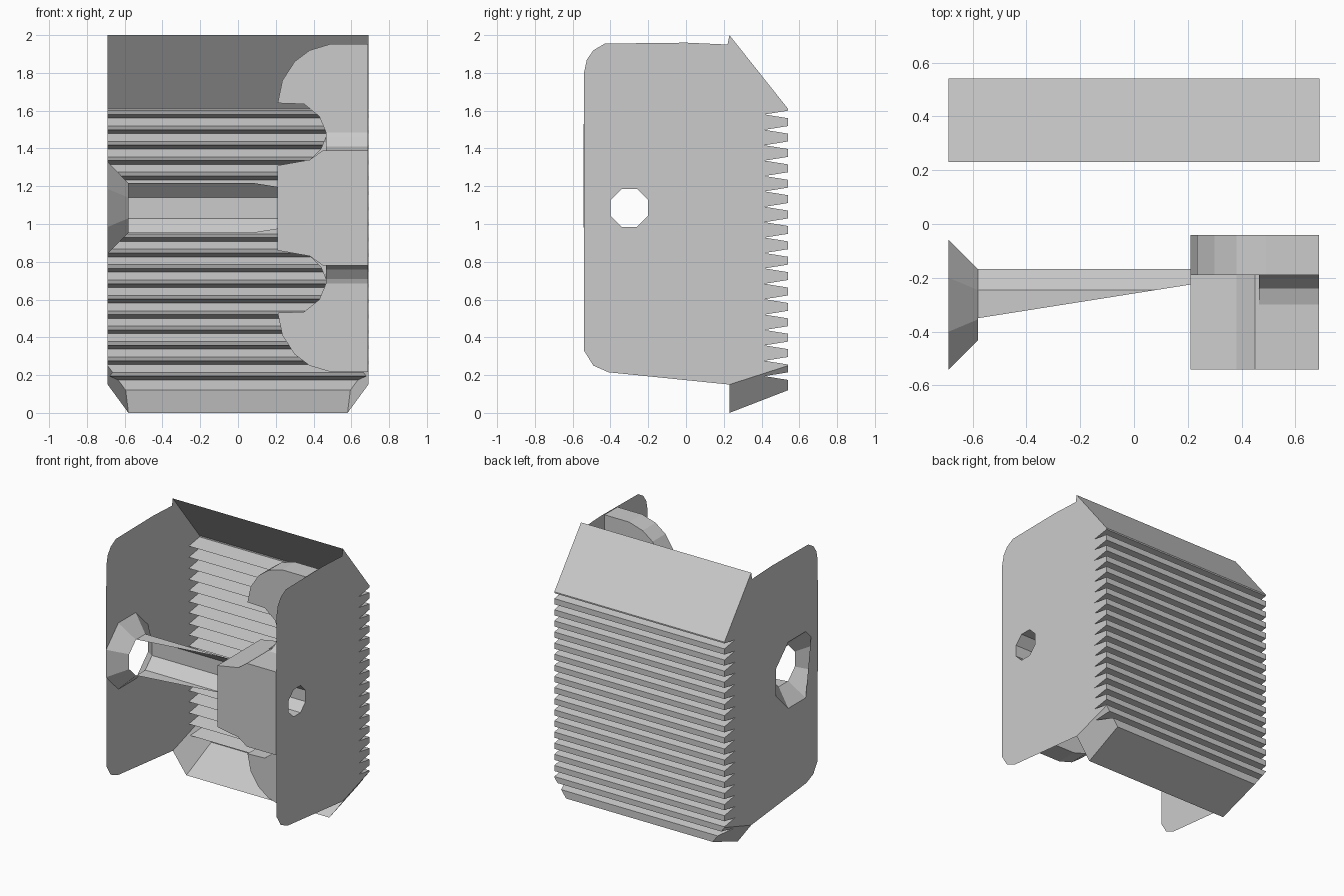
import bpy, bmesh, math
from mathutils import Vector

cube = bpy.data.objects.get("Cube")
if cube:
    bpy.data.objects.remove(cube)

GREY = (0.6, 0.6, 0.6, 1)
mat = bpy.data.materials.new("plain grey")
mat.use_nodes = True
mat.diffuse_color = GREY
mat.node_tree.nodes["Principled BSDF"].inputs["Base Color"].default_value = GREY

W = 0.69                # half width of the casing
CY, CZ = -0.30, 1.085   # axis of the bore


def finish(name, bm):
    bmesh.ops.recalc_face_normals(bm, faces=bm.faces)
    me = bpy.data.meshes.new(name)
    bm.to_mesh(me)
    bm.free()
    me.materials.append(mat)
    ob = bpy.data.objects.new(name, me)
    bpy.context.collection.objects.link(ob)
    return ob


def octagon(x, apothem):
    r = apothem / math.cos(math.pi / 8)
    angles = [(k + 0.5) * math.pi / 4 for k in range(8)]
    return [(x, CY + r * math.cos(a), CZ + r * math.sin(a)) for a in angles]


def loft(bm, *loops):
    """Join closed loops of equal length with quads."""
    rings = [[bm.verts.new(p) for p in loop] for loop in loops]
    for a, b in zip(rings, rings[1:]):
        for i in range(len(a)):
            j = (i + 1) % len(a)
            bm.faces.new((a[i], a[j], b[j], b[i]))
    return rings


def prism(name, loop_a, loop_b):
    bm = bmesh.new()
    for ring in loft(bm, loop_a, loop_b):
        bm.faces.new(ring)
    return finish(name, bm)


# Casing: end plates, sloped panels and finned back share one outline (y, z)
outline = [(-0.54, 0.33), (-0.54, 1.8), (-0.525, 1.87), (-0.49, 1.92), (-0.43, 1.955),
           (0, 1.96), (0.22, 1.95), (0.23, 2.0), (0.54, 1.61)]
FINS, PITCH = 18, 0.0815
for k in range(FINS):
    z = 1.58 - k * PITCH
    outline += [(0.54, z + 0.02), (0.415, z), (0.54, z - 0.02)]
outline += [(0.54, 0.12), (0.23, 0), (0.23, 0.15), (-0.41, 0.215), (-0.49, 0.25)]

bm = bmesh.new()
rings = loft(bm, [(-W, y, z) for y, z in outline], [(W, y, z) for y, z in outline])
for ring, bore in zip(rings, (0.243, 0.1)):
    x = ring[0].co.x
    hole = [bm.verts.new(p) for p in octagon(x, bore)]
    edges = []
    for loop in (ring, hole):
        for a, b in zip(loop, loop[1:] + loop[:1]):
            edges.append(bm.edges.get((a, b)) or bm.edges.new((a, b)))
    bmesh.ops.triangle_fill(bm, use_beauty=True, edges=edges, normal=(1, 0, 0))

# Bevelled lower corners of the casing
for s in (-1, 1):
    corner = Vector((s * W, 0.23, 0.15))
    along = Vector((0, 0.31, 0.10))
    down = Vector((-s * 0.11, 0, -0.15))
    normal = along.cross(down).normalized()
    if normal.z > 0:
        normal = -normal
    cut = bmesh.ops.bisect_plane(bm, geom=bm.verts[:] + bm.edges[:] + bm.faces[:], dist=1e-5,
                                 plane_co=corner, plane_no=normal, clear_outer=True)
    rim = [e for e in cut["geom_cut"] if isinstance(e, bmesh.types.BMEdge) and e.is_valid]
    bmesh.ops.triangle_fill(bm, use_beauty=True, edges=rim, normal=normal)

# Open the front, top and bottom
opening = [f for f in bm.faces if abs(f.normal.x) < 0.3 and all(v.co.y < 0.235 for v in f.verts)]
bmesh.ops.delete(bm, geom=opening, context="FACES")
finish("finned_casing", bm)

# Flared mouth of the bore
bm = bmesh.new()
loft(bm, octagon(-W, 0.243), octagon(-0.58, 0.132))
finish("flared_mouth", bm)

# Trough, sliced open along a slant
bm = bmesh.new()
loft(bm, octagon(-0.58, 0.132), octagon(0.21, 0.132))
bmesh.ops.bisect_plane(bm, geom=bm.verts[:] + bm.edges[:] + bm.faces[:], dist=1e-5,
                       plane_co=(-0.58, -0.35, CZ), plane_no=(0.125, -0.79, 0), clear_outer=True)
finish("trough", bm)


def mirrored(half):
    """Close a profile (x, z) with its reflection below the bore axis."""
    return half + [(x, 2 * CZ - z) for x, z in reversed(half)]


def upright(name, half, y0, y1):
    pts = mirrored(half)
    return prism(name, [(x, y0, z) for x, z in pts], [(x, y1, z) for x, z in pts])


# Bracket wall with two rounded ears and hooked notches
E = W - 0.002
upright("eared_wall", [(E, 1.953), (0.49, 1.953), (0.38, 1.92), (0.30, 1.86), (0.235, 1.76),
                       (0.21, 1.64), (0.35, 1.635), (0.43, 1.57), (0.47, 1.475), (0.44, 1.40),
                       (0.38, 1.34), (0.21, 1.31)], -0.19, -0.04)

# Bored block in front of the wall
block = upright("bored_block", [(E, 1.39), (0.45, 1.39), (0.38, 1.34), (0.21, 1.31)], -0.54, -0.19)
cutter = prism("bore_cutter", octagon(0.1, 0.1), octagon(0.8, 0.1))
cutter.hide_render = True
cutter.hide_viewport = True
cutter.display_type = "WIRE"
bore = block.modifiers.new("bore", "BOOLEAN")
bore.operation = "DIFFERENCE"
bore.object = cutter

# Fillets between block and wall
fillet = [(-0.30, 1.385), (-0.30, 1.39), (-0.24, 1.41), (-0.20, 1.46), (-0.188, 1.49), (-0.188, 1.385)]
for name, s in (("upper_fillet", 1), ("lower_fillet", -1)):
    pts = [(y, CZ + s * (z - CZ)) for y, z in fillet]
    prism(name, [(0.465, y, z) for y, z in pts], [(E, y, z) for y, z in pts])
